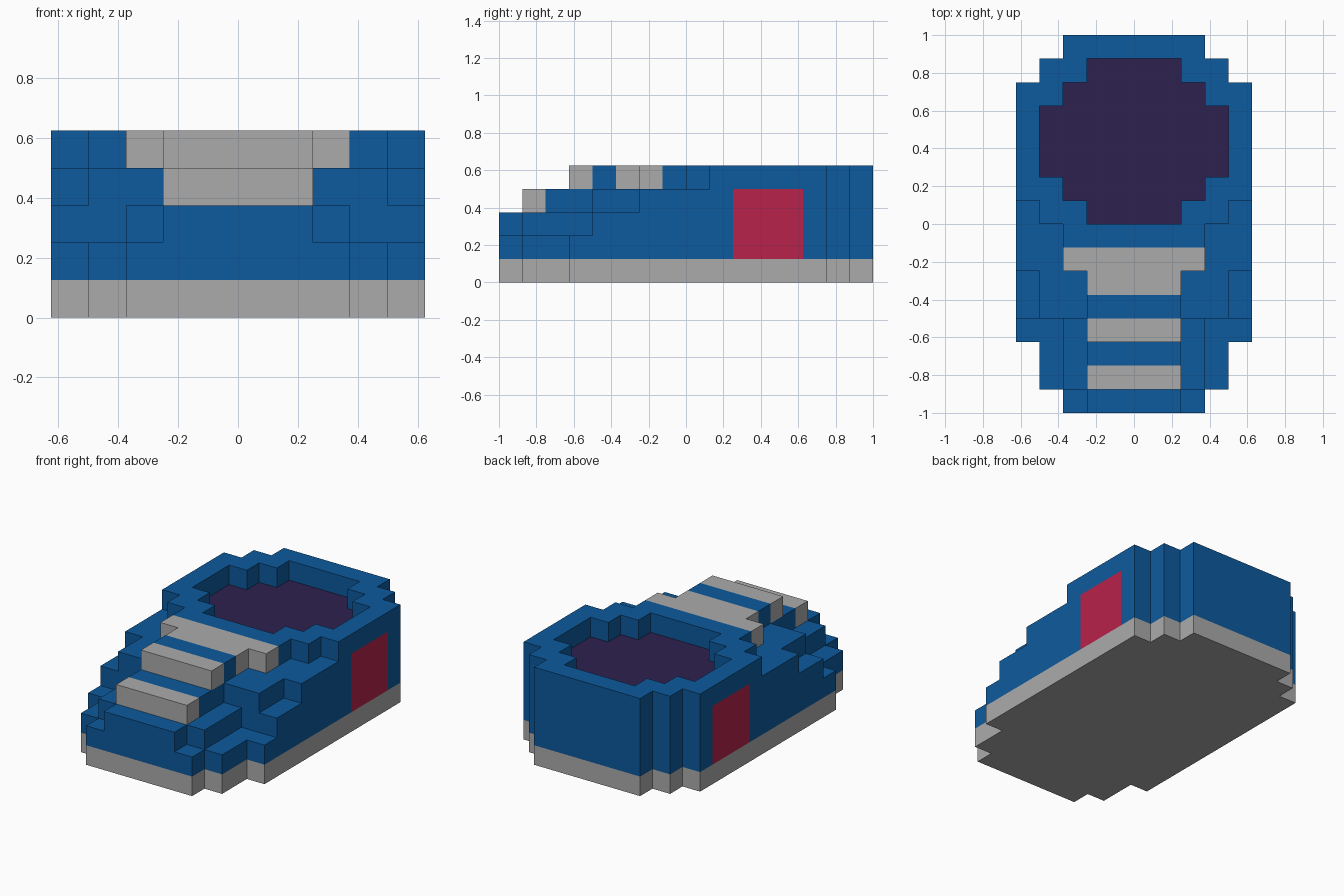
import bpy
import bmesh
from mathutils import Vector

cube = bpy.data.objects.get("Cube")
if cube:
    bpy.data.objects.remove(cube, do_unlink=True)

U = 0.125  # block size


def material(name, rgb):
    m = bpy.data.materials.new(name)
    m.use_nodes = True
    m.diffuse_color = (*rgb, 1)
    m.node_tree.nodes["Principled BSDF"].inputs["Base Color"].default_value = (*rgb, 1)
    return m


MATS = {
    "sole": material("light_grey", (0.407, 0.407, 0.407)),
    "upper": material("blue", (0.004, 0.102, 0.342)),
    "insole": material("dark_purple", (0.026, 0.015, 0.08)),
    "side_patches": material("crimson", (0.479, 0.016, 0.07)),
}
MATS["laces"] = MATS["sole"]

cells = {}


def fill(part, bands, k0, k1, inner=0):
    """Fill mirrored blocks: each band is (half width, y start, y end)."""
    for half, j0, j1 in bands:
        for i in range(inner, half):
            for j in range(j0, j1):
                for k in range(k0, k1):
                    cells[(i, j, k)] = cells[(-i - 1, j, k)] = part


# Sole and the stepped layers of the upper
fill("sole", [(3, -8, 8), (4, -7, 7), (5, -5, 6)], 0, 1)
fill("upper", [(3, -8, 8), (4, -7, 7), (5, -5, 6)], 1, 2)
fill("upper", [(2, -8, 8), (3, -7, 8), (4, -4, 7), (5, -4, 6)], 2, 3)
fill("upper", [(2, -7, 8), (4, -4, 7), (3, -4, 8), (5, -2, 6)], 3, 4)
fill("upper", [(2, -5, 8), (3, -2, 8), (4, 0, 7), (5, 1, 6)], 4, 5)

# Lace bars across the front
fill("laces", [(2, -7, -6)], 3, 4)
fill("laces", [(2, -5, -4), (2, -3, -2), (3, -2, -1)], 4, 5)

# Patch on each side
fill("side_patches", [(5, 2, 5)], 1, 4, inner=4)

# Foot opening with the insole as its floor
opening = [(2, 0, 7), (3, 1, 6), (4, 2, 5)]
fill("insole", opening, 3, 4)
fill(None, opening, 4, 5)
cells = {c: p for c, p in cells.items() if p}


def build(part):
    """Make one object from the exposed block faces of a part."""
    bm = bmesh.new()
    for cell, owner in cells.items():
        if owner != part:
            continue
        for axis in range(3):
            for sign in (-1, 1):
                near = list(cell)
                near[axis] += sign
                if tuple(near) in cells:
                    continue
                a, b = (axis + 1) % 3, (axis + 2) % 3
                corners = []
                for s, t in ((0, 0), (1, 0), (1, 1), (0, 1))[::sign]:
                    p = Vector(cell)
                    p[axis] += sign > 0
                    p[a] += s
                    p[b] += t
                    corners.append(bm.verts.new(p * U))
                bm.faces.new(corners)
    bmesh.ops.remove_doubles(bm, verts=bm.verts[:], dist=0.001)
    bmesh.ops.dissolve_limit(bm, angle_limit=0.01, verts=bm.verts[:], edges=bm.edges[:])
    mesh = bpy.data.meshes.new(part)
    bm.to_mesh(mesh)
    bm.free()
    mesh.materials.append(MATS[part])
    bpy.context.collection.objects.link(bpy.data.objects.new(part, mesh))


for part_name in MATS:
    build(part_name)
